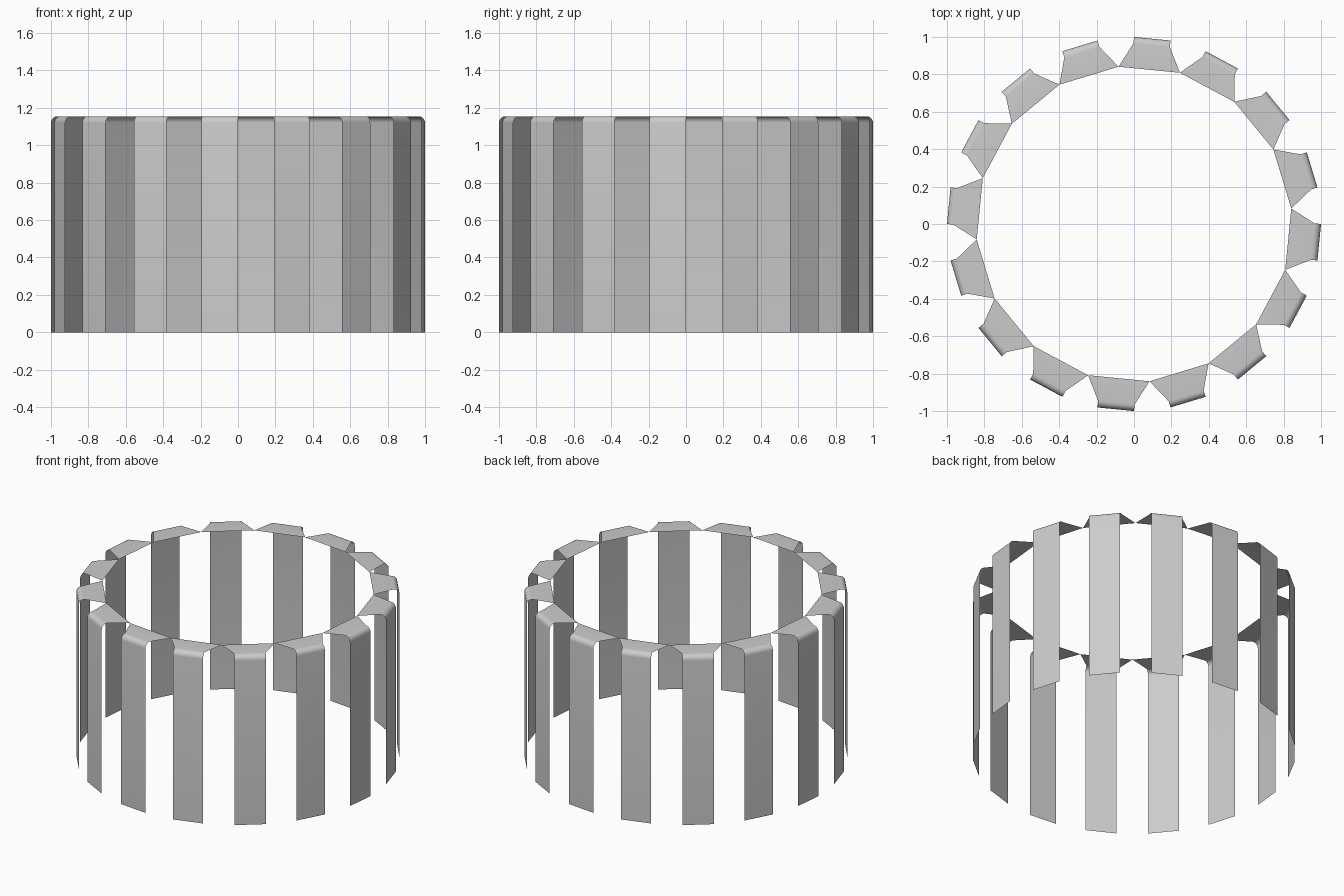
import bpy, bmesh
from math import cos, sin, pi, radians
from mathutils import Matrix

if "Cube" in bpy.data.objects:
    bpy.data.objects.remove(bpy.data.objects["Cube"])

COUNT, HEIGHT, BEND, SEGS = 16, 1.155, 0.035, 5
half = pi / COUNT / 2                      # half angle of one slat
outer, outer_w = cos(half), sin(half)      # slat distance and half width
inner_r = 0.845
inner, inner_w = inner_r * cos(pi / COUNT), inner_r * sin(pi / COUNT)

# Slat profile: (distance, half width, height), bottom up, round the bend, then inward
profile = [(outer, outer_w, 0)]
for i in range(SEGS + 1):
    a = pi / 2 * i / SEGS
    profile.append((outer - BEND + BEND * cos(a), outer_w, HEIGHT - BEND + BEND * sin(a)))
profile.append((inner, inner_w, HEIGHT))

# Ring of bent slats, touching at the inner corners
bm = bmesh.new()
for k in range(COUNT):
    rot = Matrix.Rotation(2 * pi * k / COUNT - half, 3, 'Z')
    rows = []
    for d, w, z in profile:
        pair = []
        for s in (-1, 1):
            v = bm.verts.new((d, s * w, z))
            v.co = rot @ v.co
            pair.append(v)
        rows.append(pair)
    for (a, b), (c, d) in zip(rows, rows[1:]):
        bm.faces.new((a, b, d, c))
bmesh.ops.remove_doubles(bm, verts=bm.verts, dist=0.0005)

mesh = bpy.data.meshes.new("slat_ring")
bm.to_mesh(mesh)
bm.free()
ring = bpy.data.objects.new("slat_ring", mesh)
bpy.context.collection.objects.link(ring)
bpy.context.view_layer.objects.active = ring
ring.select_set(True)
bpy.ops.object.shade_smooth_by_angle(angle=radians(30))
